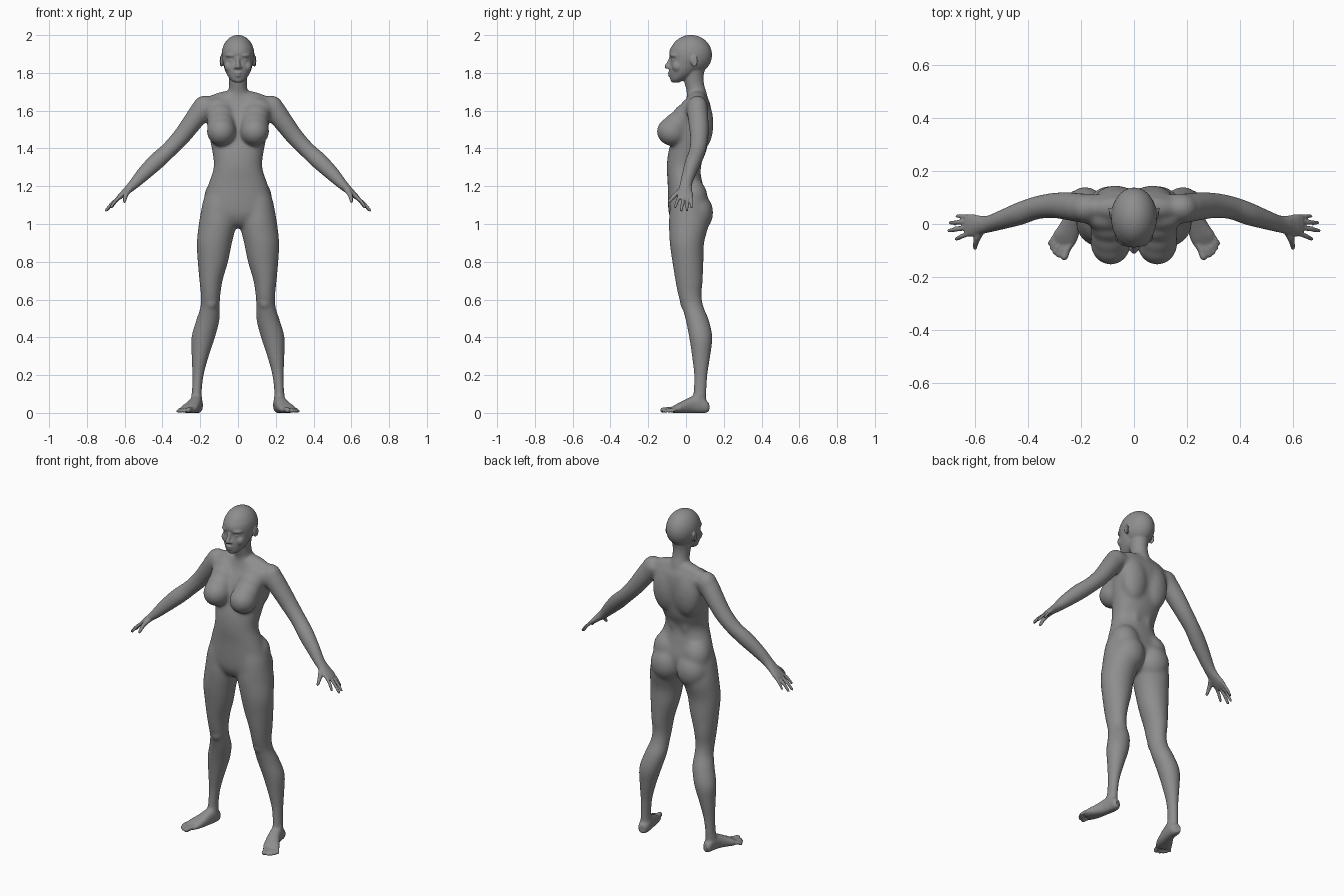
import bpy, bmesh, math
from mathutils import Vector, Matrix

X, Y, Z = Vector((1, 0, 0)), Vector((0, 1, 0)), Vector((0, 0, 1))
ARM_U = Vector((0.74, 0, 0.67))      # across the sloping arm
FOOT_U = Vector((0.95, 0.3, 0))      # across the turned-out foot
bm = bmesh.new()


def spline(rows, steps):
    """Catmull-Rom interpolation of section rows."""
    rows = [Vector(r) for r in rows]
    pts = [rows[0] * 2 - rows[1]] + rows + [rows[-1] * 2 - rows[-2]]
    out = []
    for i in range(1, len(pts) - 2):
        a, b, c, d = pts[i - 1:i + 3]
        for k in range(steps):
            t = k / steps
            out.append(0.5 * (2 * b + (c - a) * t + (2 * a - 5 * b + 4 * c - d) * t * t
                              + (3 * b - a - 3 * c + d) * t ** 3))
    return out + [rows[-1]]


def loft(rows, u=X, v=Y, side=1, power=2.0, steps=5, n=32):
    """Closed tube through rows of (x, y, z, radius_u, radius_v)."""
    rings = []
    for x, y, z, ru, rv in spline(rows, steps):
        ring = []
        for k in range(n):
            a = 2 * math.pi * k / n
            c, s = math.cos(a), math.sin(a)
            c = math.copysign(abs(c) ** (2 / power), c)
            s = math.copysign(abs(s) ** (2 / power), s)
            p = Vector((x, y, z)) + u * (max(ru, 0.0005) * c) + v * (max(rv, 0.0005) * s)
            ring.append(bm.verts.new((p.x * side, p.y, p.z)))
        rings.append(ring)
    for a, b in zip(rings, rings[1:]):
        for k in range(n):
            bm.faces.new((a[k], a[(k + 1) % n], b[(k + 1) % n], b[k]))
    bm.faces.new(rings[0][::-1])
    bm.faces.new(rings[-1])


def blob(c, r, side=1, rot=(0, 'X'), n=24):
    """Ellipsoid muscle or feature."""
    m = Matrix.Rotation(rot[0], 3, rot[1])
    half = n // 2
    rows = []
    for k in range(half + 1):
        a = math.pi * k / half
        p = Vector(c) + m @ Z * (r[2] * math.cos(a))
        rows.append((*p, r[0] * math.sin(a), r[1] * math.sin(a)))
    loft(rows, m @ X, m @ Y, side, steps=1, n=n)


def digit(pts, side):
    """Finger or toe: rounded segments through (x, y, z, radius)."""
    for p, q in zip(pts, pts[1:]):
        d = (Vector(q[:3]) - Vector(p[:3])).normalized()
        u = d.orthogonal().normalized()
        loft([(*p, p[3]), (*q, q[3])], u, d.cross(u), side, steps=2, n=12)
    for p in pts:
        blob(p[:3], (p[3],) * 3, side, n=12)


# torso
loft([(0, .055, 1.695, .05, .045), (0, .057, 1.675, .13, .052), (0, .06, 1.63, .18, .07),
      (0, .04, 1.55, .167, .094), (0, .022, 1.45, .15, .097), (0, .006, 1.38, .136, .1),
      (0, -.013, 1.30, .129, .089), (0, -.004, 1.21, .157, .093), (0, .006, 1.12, .18, .102),
      (0, .0, 1.05, .17, .09), (0, .0, 1.00, .08, .065), (0, .0, .980, .03, .03)], power=2.2)
# neck
loft([(0, .062, 1.66, .06, .056), (0, .056, 1.70, .052, .053), (0, .046, 1.735, .047, .051),
      (0, .039, 1.78, .049, .054), (0, .04, 1.83, .056, .062)])

for s in (1, -1):
    # trapezius, chest, breast
    blob((.07, .062, 1.673), (.1, .042, .03), s, (.18, 'Y'))
    blob((.1, .022, 1.605), (.085, .053, .065), s)
    blob((.092, -.012, 1.565), (.074, .06, .07), s)
    blob((.09, -.045, 1.525), (.075, .074, .07), s)
    blob((.088, -.07, 1.49), (.078, .086, .078), s)
    # shoulder blade, lower back, hip, buttock, knee cap, shoulder
    blob((.07, .083, 1.53), (.085, .063, .14), s)
    blob((.04, .036, 1.36), (.04, .05, .16), s)
    blob((.095, .035, 1.14), (.085, .08, .1), s)
    blob((.087, .058, 1.06), (.094, .087, .105), s)
    blob((.143, -.006, .59), (.034, .026, .045), s)
    blob((.183, .06, 1.615), (.06, .057, .068), s, (-.35, 'Y'))
    # arm
    loft([(.15, .06, 1.635, .05, .055), (.195, .06, 1.598, .058, .056),
          (.24, .066, 1.54, .053, .054), (.30, .07, 1.462, .047, .048),
          (.365, .062, 1.393, .043, .044), (.43, .04, 1.333, .045, .044),
          (.50, .016, 1.265, .038, .037), (.55, .0, 1.212, .028, .033),
          (.585, -.004, 1.178, .020, .036)], ARM_U, Y, s)
    # leg
    loft([(.09, .01, 1.23, .055, .07), (.1, .01, 1.13, .083, .092), (.106, .012, 1.06, .092, .1),
          (.108, .015, 1.0, .1, .106), (.125, .005, .90, .093, .091), (.133, .01, .80, .08, .082),
          (.143, .016, .70, .061, .072), (.145, .021, .62, .051, .061),
          (.148, .036, .56, .051, .057), (.16, .06, .49, .061, .061),
          (.184, .078, .40, .062, .061), (.20, .08, .30, .045, .048),
          (.212, .078, .20, .03, .035), (.218, .074, .11, .026, .034),
          (.219, .07, .05, .03, .036)], X, Y, s)

# head
blob((0, .026, 1.895), (.087, .112, .106), n=40)
loft([(0, -.055, 1.749, .018, .018), (0, -.046, 1.762, .038, .036),
      (0, -.022, 1.79, .058, .066), (0, -.008, 1.82, .071, .081),
      (0, .003, 1.85, .079, .087), (0, .012, 1.875, .084, .094), (0, .018, 1.905, .085, .107),
      (0, .024, 1.94, .078, .1), (0, .025, 1.965, .05, .07)], n=40)
# nose, lips, chin
digit([(0, -.078, 1.885, .010), (0, -.088, 1.858, .010), (0, -.102, 1.834, .0125)], 1)
blob((0, -.081, 1.799), (.023, .016, .007))
blob((0, -.079, 1.785), (.019, .016, .0075))
blob((0, -.063, 1.763), (.024, .02, .016))
for s in (1, -1):
    # nostril, brow, eye, cheek
    blob((.012, -.090, 1.829), (.010, .012, .009), s)
    blob((.034, -.060, 1.893), (.034, .024, .014), s, (.45, 'Z'))
    blob((.034, -.060, 1.866), (.016, .0165, .010), s)
    blob((.043, -.040, 1.834), (.028, .034, .032), s, (.5, 'Z'))
    # ear with raised rim
    blob((.086, .04, 1.862), (.008, .016, .027), s, (.3, 'Z'))
    rim = [(.087 + .007 * math.sin(a), .042 + .015 * math.sin(a), 1.863 + .027 * math.cos(a), .005)
           for a in [math.pi * (k / 7 * 1.25 - .25) for k in range(8)]]
    digit(rim, s)

FINGERS = [((.624, -.036, 1.146), (.672, -.057, 1.091), .0097),
           ((.633, -.014, 1.138), (.699, -.025, 1.072), .0098),
           ((.632, .008, 1.137), (.694, .005, 1.073), .0095),
           ((.622, .027, 1.144), (.669, .03, 1.087), .0085)]
TOES = [((.241, -.068), (.263, -.123), .0145), ((.262, -.075), (.285, -.118), .0098),
        ((.277, -.068), (.300, -.107), .0095), ((.29, -.058), (.311, -.091), .009),
        ((.3, -.045), (.318, -.073), .0088)]

for s in (1, -1):
    # hand: palm, four fingers, thumb
    loft([(.53, .006, 1.232, .026, .030), (.56, -.001, 1.202, .0255, .032),
          (.59, -.004, 1.175, .020, .037), (.615, -.005, 1.153, .016, .043),
          (.636, -.006, 1.135, .011, .04)], ARM_U, Y, s)
    for a, b, r in FINGERS:
        a, b = Vector(a), Vector(b)
        mid = a.lerp(b, .5) + ARM_U * .004
        digit([(*a, r), (*mid, r * .95), (*b, r * .78)], s)
    digit([(.575, -.018, 1.182, .017), (.592, -.052, 1.158, .0135),
           (.598, -.072, 1.138, .011), (.601, -.09, 1.118, .0085)], s)

    # foot: heel to ball, ankle bones, five toes
    loft([(.214, .12, .03, .018, .024), (.215, .1, .036, .030, .036),
          (.219, .065, .048, .033, .05), (.228, .025, .042, .035, .043),
          (.243, -.015, .031, .041, .033), (.26, -.05, .022, .046, .023),
          (.271, -.08, .014, .04, .012)], FOOT_U, Z, s, power=2.3)
    for x in (.241, .198):
        blob((x, .068, .088), (.008, .014, .018), s)
    for a, b, r in TOES:
        a, b = Vector(a), Vector(b)
        digit([(*a, .019, r), (*a.lerp(b, .55), .018, r * .9), (*b, r, r)], s)

# fuse all parts into one skin
for v in bm.verts:
    v.co.z = max(v.co.z, 0)
bmesh.ops.recalc_face_normals(bm, faces=bm.faces)
raw = bpy.data.meshes.new("body")
bm.to_mesh(raw)
body = bpy.data.objects.new("body", raw)
bpy.context.collection.objects.link(body)
fuse = body.modifiers.new("fuse", 'REMESH')
fuse.mode, fuse.voxel_size = 'VOXEL', .005
skin = bpy.data.meshes.new_from_object(body.evaluated_get(bpy.context.evaluated_depsgraph_get()))
body.modifiers.clear()
body.data = skin
skin.polygons.foreach_set("use_smooth", [True] * len(skin.polygons))


def ramp(t):
    return min(max(t, 0), 1)


def soften(name, count, weight):
    """Smooth where weight(|x|, z) is high, in ten weight levels."""
    levels = [[] for _ in range(11)]
    for v in skin.vertices:
        levels[round(10 * weight(abs(v.co.x), v.co.z))].append(v.index)
    group = body.vertex_groups.new(name=name)
    for k in range(1, 11):
        if levels[k]:
            group.add(levels[k], k / 10, 'REPLACE')
    m = body.modifiers.new(name, 'SMOOTH')
    m.factor, m.iterations, m.vertex_group = .5, count, name


# trunk strongly, limbs moderately, face, fingers and toes lightly
soften("trunk", 65, lambda x, z: ramp((z - .85) / .15) * ramp((.28 - x) / .08) * ramp((1.73 - z) / .05))
soften("limbs", 18, lambda x, z: ramp((1.77 - z) / .05) * ramp((.59 - x) / .04) * ramp((z - .04) / .04))
soften("details", 3, lambda x, z: 1)

# dark grey skin
mat = bpy.data.materials.new("grey")
mat.diffuse_color = (.27, .27, .27, 1)
skin.materials.clear()
skin.materials.append(mat)
